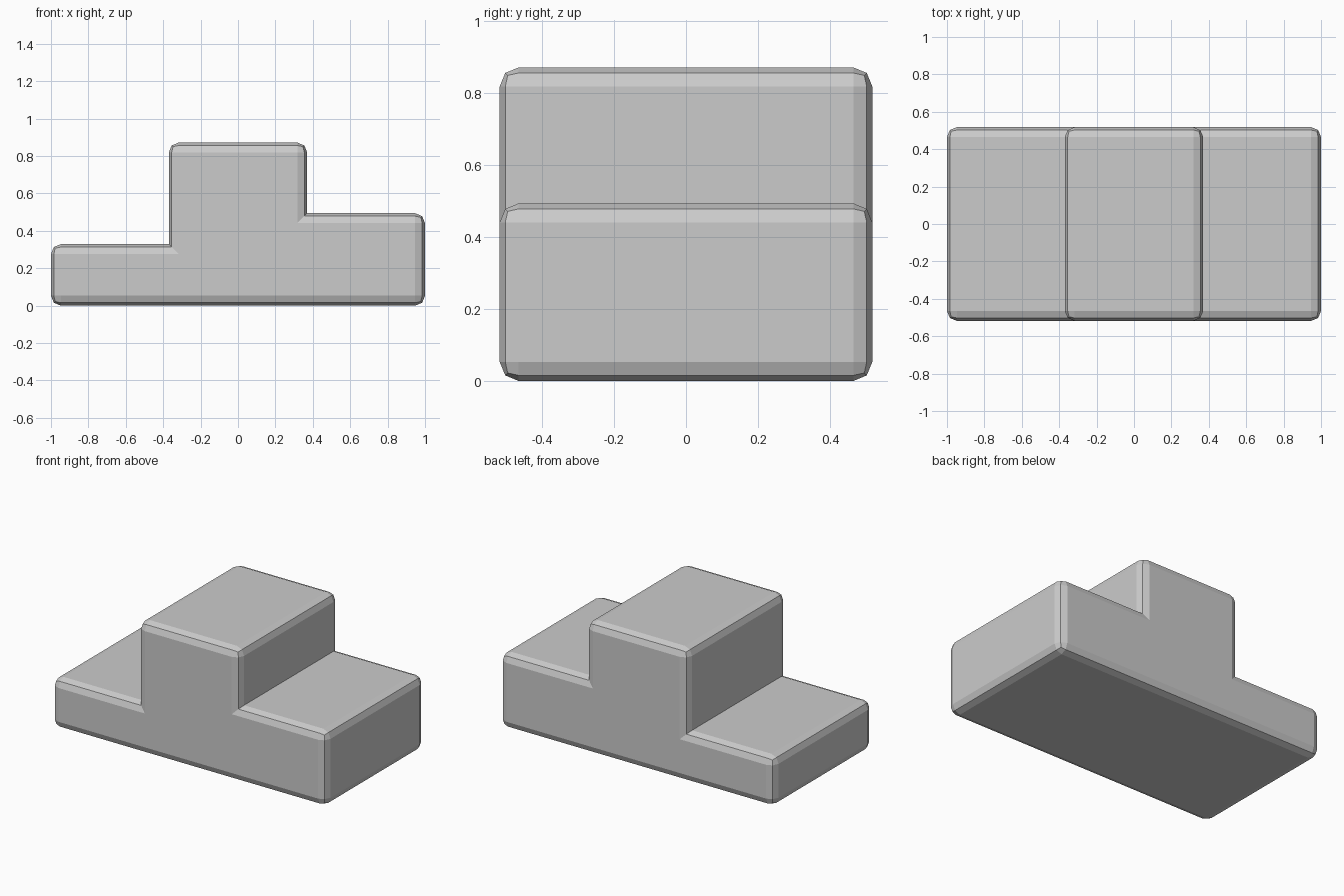
import bpy, bmesh

if "Cube" in bpy.data.objects:
    bpy.data.objects.remove(bpy.data.objects["Cube"])

HALF_DEPTH = 0.518
BEVEL = 0.053

# Stepped front outline: low left step, tall centre, medium right step
outline = [(-1, 0), (1, 0), (1, 0.494), (0.37, 0.494), (0.37, 0.872),
           (-0.37, 0.872), (-0.37, 0.329), (-1, 0.329)]
inner_corners = {3, 6}

bm = bmesh.new()
front = [bm.verts.new((x, -HALF_DEPTH, z)) for x, z in outline]
back = [bm.verts.new((x, HALF_DEPTH, z)) for x, z in outline]
bm.faces.new(front)
bm.faces.new(back[::-1])
n = len(outline)
for i in range(n):
    j = (i + 1) % n
    bm.faces.new((front[j], front[i], back[i], back[j]))
bmesh.ops.recalc_face_normals(bm, faces=bm.faces[:])

# Round every outer edge, keeping the two inside corners sharp
sharp = {bm.edges.get((front[i], back[i])) for i in inner_corners}
bmesh.ops.bevel(bm, geom=[e for e in bm.edges if e not in sharp],
                offset=BEVEL, offset_type='OFFSET', segments=2, profile=0.5,
                affect='EDGES', clamp_overlap=True)

mesh = bpy.data.meshes.new("winners_podium")
bm.to_mesh(mesh)
bm.free()
podium = bpy.data.objects.new("winners_podium", mesh)
bpy.context.collection.objects.link(podium)
